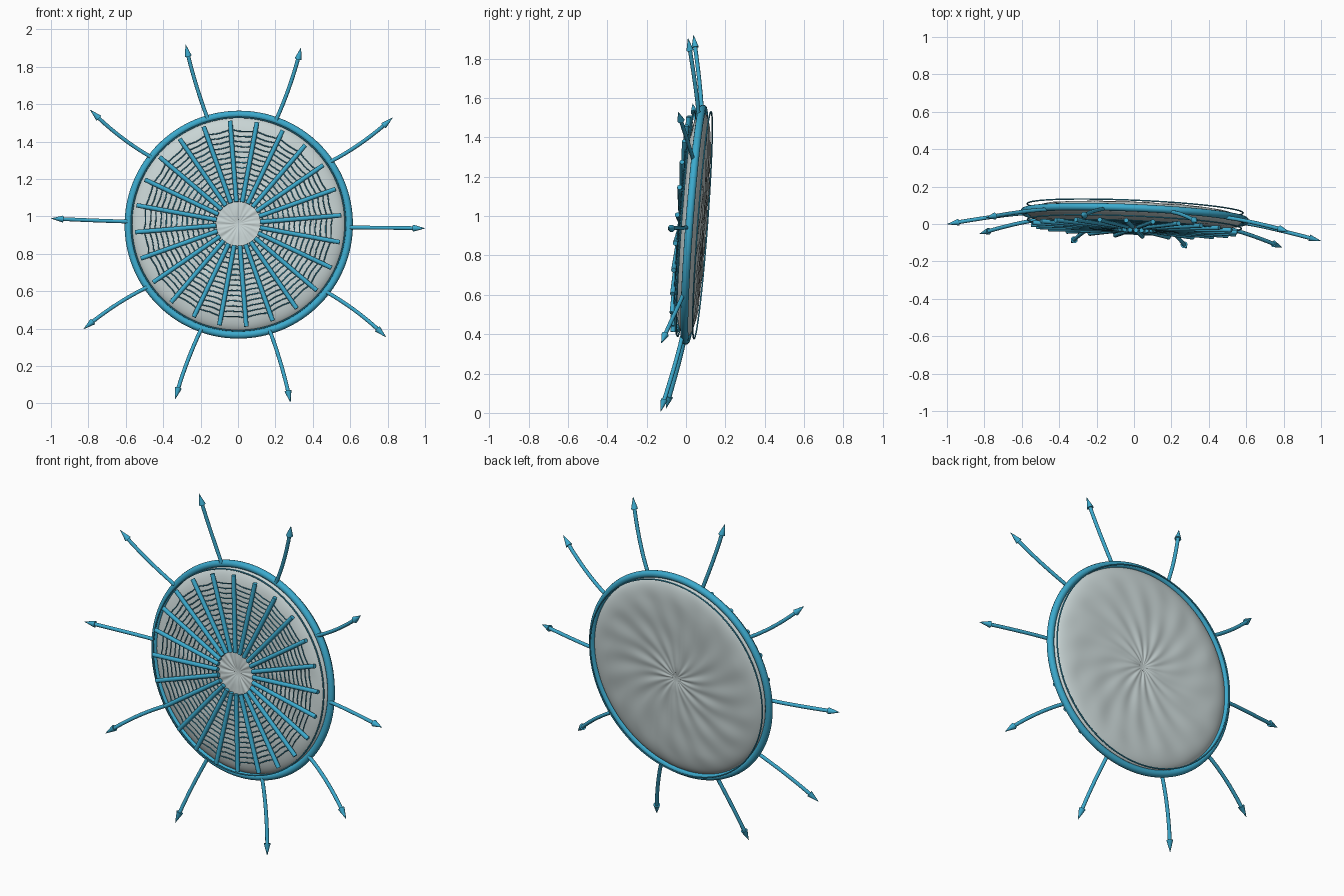
import bpy, bmesh, math, random
from mathutils import Vector, Matrix

if "Cube" in bpy.data.objects:
    bpy.data.objects.remove(bpy.data.objects["Cube"])

random.seed(4)

# Tilted frame shared by every part: u right, v up, w towards the back
CENTRE = Vector((0.004, 0.042, 0.956))
N = Vector((0.043, 1.0, -0.075)).normalized()
U = (Vector((1, 0, 0)) - N * N.x).normalized()
V = U.cross(N) * -1
if V.z < 0:
    V = -V


def place(r, ang, w):
    return CENTRE + U * (r * math.cos(ang)) + V * (r * math.sin(ang)) + N * w


def material(name, rgb):
    m = bpy.data.materials.new(name)
    m.diffuse_color = (*rgb, 1)
    m.use_nodes = True
    m.node_tree.nodes["Principled BSDF"].inputs["Base Color"].default_value = m.diffuse_color
    return m


BLUE = material("blue", (0.045, 0.40, 0.61))
SKIN = material("pale_grey", (0.58, 0.66, 0.66))


def tubes(name, paths, radius, cyclic=False, res=3):
    """Round tubes along point paths, turned into one mesh."""
    cu = bpy.data.curves.new(name, 'CURVE')
    cu.dimensions = '3D'
    cu.bevel_depth = radius
    cu.bevel_resolution = res
    cu.use_fill_caps = True
    for pts in paths:
        s = cu.splines.new('POLY')
        s.points.add(len(pts) - 1)
        for p, co in zip(s.points, pts):
            p.co = (*co, 1)
        s.use_cyclic_u = cyclic
        s.use_smooth = True
    cu.materials.append(BLUE)
    ob = bpy.data.objects.new(name, cu)
    bpy.context.collection.objects.link(ob)
    select(ob)
    bpy.ops.object.convert(target='MESH')
    bpy.ops.object.shade_smooth_by_angle(angle=math.radians(40))
    return ob


def select(ob):
    bpy.ops.object.select_all(action='DESELECT')
    ob.select_set(True)
    bpy.context.view_layer.objects.active = ob


def circle(r, w, n=128):
    return [place(r, 2 * math.pi * i / n, w) for i in range(n)]


def mesh_object(name, bm, mat, angle):
    bmesh.ops.recalc_face_normals(bm, faces=bm.faces)
    me = bpy.data.meshes.new(name)
    bm.to_mesh(me)
    bm.free()
    me.materials.append(mat)
    ob = bpy.data.objects.new(name, me)
    bpy.context.collection.objects.link(ob)
    select(ob)
    bpy.ops.object.shade_smooth_by_angle(angle=math.radians(angle))


# Main rim and the two thin hoops in front of and behind it
tubes("rim", [circle(0.591, 0)], 0.02, True, 4)
tubes("thin_hoops", [circle(0.578, 0.042), circle(0.572, -0.042)], 0.004, True, 2)


# Stretched, wrinkled skin: a flat pillow gathered at the centre
def wrinkle(r, a):
    swirl = math.sin(19 * a + 14 * r) + 0.7 * math.sin(11 * a - 9 * r + 1.3)
    swirl += 0.6 * math.sin(7 * a + 31 * r)
    fade = min(1, r / 0.08) * min(1, max(0, (0.56 - r) / 0.1))
    pinch = 0.010 * math.exp(-(r / 0.03) ** 2)
    return 0.0016 * swirl * fade - pinch


SEG, RINGS = 144, 34
bm = bmesh.new()
rows = []
for side, depth in ((-1, 0.052), (1, 0.047)):
    for k in range(1, RINGS + 1):
        t = k / RINGS if side < 0 else 1 - k / RINGS
        if t == 0:
            continue
        r = 0.576 * math.sin(t * math.pi / 2) ** 1.0
        h = depth * (1 - (r / 0.576) ** 9) ** 0.6
        rows.append([bm.verts.new(place(r, 2 * math.pi * i / SEG,
                     side * (h + wrinkle(r, 2 * math.pi * i / SEG) * (t < 1))))
                     for i in range(SEG)])
for a, b in zip(rows, rows[1:]):
    for i in range(SEG):
        j = (i + 1) % SEG
        bm.faces.new((a[i], a[j], b[j], b[i]))
for row, w in ((rows[0], -0.042), (rows[-1], 0.037)):
    tip = bm.verts.new(place(0, 0, w))
    for i in range(SEG):
        bm.faces.new((tip, row[i], row[(i + 1) % SEG]))
mesh_object("skin", bm, SKIN, 60)

# 24 straight spokes across the front
START = math.radians(4.5)
spokes = [START + math.radians(15 * i) for i in range(24)]
tubes("spokes", [[place(0.118, a, -0.066), place(0.553, a, -0.066)] for a in spokes], 0.0125)

# Wavy threads woven round the spokes
threads = []
for k in range(14):
    r0 = 0.135 + 0.0285 * k
    pts = []
    for i in range(24 * 6):
        a = START + 2 * math.pi * i / 144
        sag = 0.018 * r0 * abs(math.sin(12 * (a - START)))
        pts.append(place(r0 - sag + random.uniform(-0.0015, 0.0015), a, -0.060))
    threads.append(pts)
tubes("threads", threads, 0.003, True, 1)

# Ten bowed arrows radiating from the rim
R0, R1, HEAD = 0.595, 1.0, 0.058


def arrow_point(a, t):
    bow = -0.014 * math.sin(2 * a) * 4 * t * (1 - t)
    r = R0 + (R1 - R0) * t
    return place(r, a + bow / r, -0.012 - 0.076 * t ** 1.2)


angles = [math.radians(-1.7 + 36 * i) for i in range(10)]
neck = 1 - HEAD / (R1 - R0)
tubes("arrow_shafts", [[arrow_point(a, neck * i / 8) for i in range(9)] for a in angles], 0.0105)

bm = bmesh.new()
for a in angles:
    base, tip = arrow_point(a, neck - 0.01), arrow_point(a, 1)
    axis = tip - base
    rot = axis.to_track_quat('Z', 'Y').to_matrix().to_4x4()
    bmesh.ops.create_cone(bm, cap_ends=True, segments=16, radius1=0.0185, radius2=0.001,
                          depth=axis.length, matrix=Matrix.Translation((base + tip) / 2) @ rot)
mesh_object("arrow_heads", bm, BLUE, 40)
